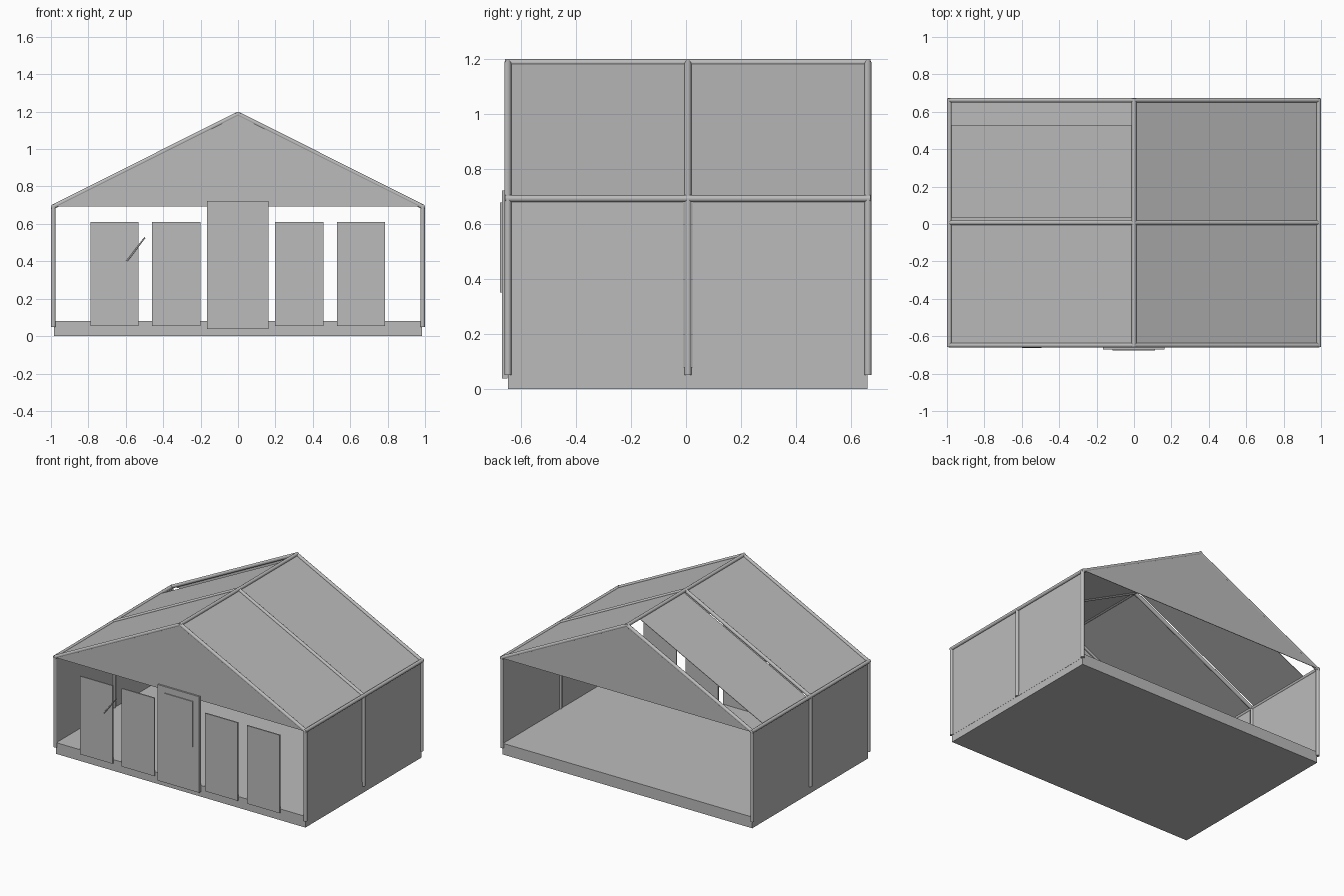
import bpy, bmesh, math
from mathutils import Vector

if "Cube" in bpy.data.objects:
    bpy.data.objects.remove(bpy.data.objects["Cube"])

grey = bpy.data.materials.new("light grey")
grey.diffuse_color = (0.5, 0.5, 0.5, 1)
grey.use_nodes = True
grey.node_tree.nodes["Principled BSDF"].inputs["Base Color"].default_value = grey.diffuse_color

R = 0.0125                       # frame tube radius
EAVE_X, EAVE_Z, RIDGE_Z = 0.987, 0.692, 1.187
BAYS = (-0.648, 0.007, 0.662)    # y of the three frames


def finish(name, bm):
    bmesh.ops.recalc_face_normals(bm, faces=bm.faces)
    mesh = bpy.data.meshes.new(name)
    bm.to_mesh(mesh)
    bm.free()
    obj = bpy.data.objects.new(name, mesh)
    mesh.materials.append(grey)
    bpy.context.collection.objects.link(obj)
    return obj


def prism(name, points, offset):
    """Flat outline pushed along an offset."""
    bm = bmesh.new()
    face = bm.faces.new([bm.verts.new(p) for p in points])
    ext = bmesh.ops.extrude_face_region(bm, geom=[face], use_keep_orig=True)
    verts = [g for g in ext["geom"] if isinstance(g, bmesh.types.BMVert)]
    bmesh.ops.translate(bm, verts=verts, vec=offset)
    return finish(name, bm)


def box(name, x0, x1, y0, y1, z0, z1):
    pts = [(x0, y0, z0), (x1, y0, z0), (x1, y1, z0), (x0, y1, z0)]
    return prism(name, pts, (0, 0, z1 - z0))


def tube(name, a, b, radius=R, sides=16):
    a, b = Vector(a), Vector(b)
    bm = bmesh.new()
    bmesh.ops.create_cone(bm, cap_ends=True, segments=sides, radius1=radius,
                          radius2=radius, depth=(b - a).length)
    rot = (b - a).to_track_quat('Z', 'Y').to_matrix().to_4x4()
    rot.translation = (a + b) / 2
    bm.transform(rot)
    for f in bm.faces:
        f.smooth = len(f.verts) == 4
    return finish(name, bm)


# Floor slab
box("floor_slab", -0.985, 0.985, -0.647, 0.66, 0, 0.08)

# Tubular frame: posts, rafters, eaves, ridge
for s, side in ((-1, "left"), (1, "right")):
    for i, y in enumerate(BAYS):
        tube(f"{side}_post_{i}", (s * EAVE_X, y, 0.05), (s * EAVE_X, y, EAVE_Z))
        tube(f"{side}_rafter_{i}", (s * EAVE_X, y, EAVE_Z), (0, y, RIDGE_Z))
    tube(f"{side}_eave", (s * EAVE_X, BAYS[0] - 0.01, EAVE_Z),
         (s * EAVE_X, BAYS[2] + 0.01, EAVE_Z))
tube("ridge", (0, BAYS[0] - 0.01, RIDGE_Z), (0, BAYS[2] + 0.01, RIDGE_Z))

# Side wall panels, leaving a slit each side of the middle post
for s, side in ((-1, "left"), (1, "right")):
    for part, y0, y1 in (("front", -0.645, -0.009), ("back", 0.023, 0.66)):
        box(f"{side}_{part}_wall", s * 0.981, s * 0.986, y0, y1, 0.05, EAVE_Z)

# Roof panels; the back left one is narrower and leaves a gap
for s, side, part, y0, y1 in ((1, "right", "front", -0.645, 0.0),
                              (1, "right", "back", 0.01, 0.66),
                              (-1, "left", "front", -0.645, 0.0),
                              (-1, "left", "back", 0.035, 0.53)):
    ends = ((s * 0.983, EAVE_Z + 0.002), (s * 0.004, RIDGE_Z - 0.002))
    (xa, za), (xb, zb) = ends
    prism(f"{side}_{part}_roof",
          [(xa, y0, za), (xb, y0, zb), (xb, y1, zb), (xa, y1, za)], (0, 0, -0.004))

# Triangular gables
for name, y in (("front_gable", -0.658), ("back_gable", 0.668)):
    prism(name, [(-0.987, y, EAVE_Z), (0.987, y, EAVE_Z), (0, y, RIDGE_Z + 0.004)],
          (0, 0.004, 0))

# Front window panels
for i, x in enumerate((-0.66, -0.33, 0.328, 0.658)):
    box(f"window_panel_{i}", x - 0.129, x + 0.129, -0.656, -0.647, 0.053, 0.61)

# Door with raised pane
box("door", -0.165, 0.163, -0.67, -0.65, 0.037, 0.722)
box("door_pane", -0.115, 0.113, -0.676, -0.669, 0.35, 0.677)

# Slanted handle on the first window
tube("slanted_handle", (-0.595, -0.66, 0.4), (-0.498, -0.66, 0.527), 0.004, 8)
